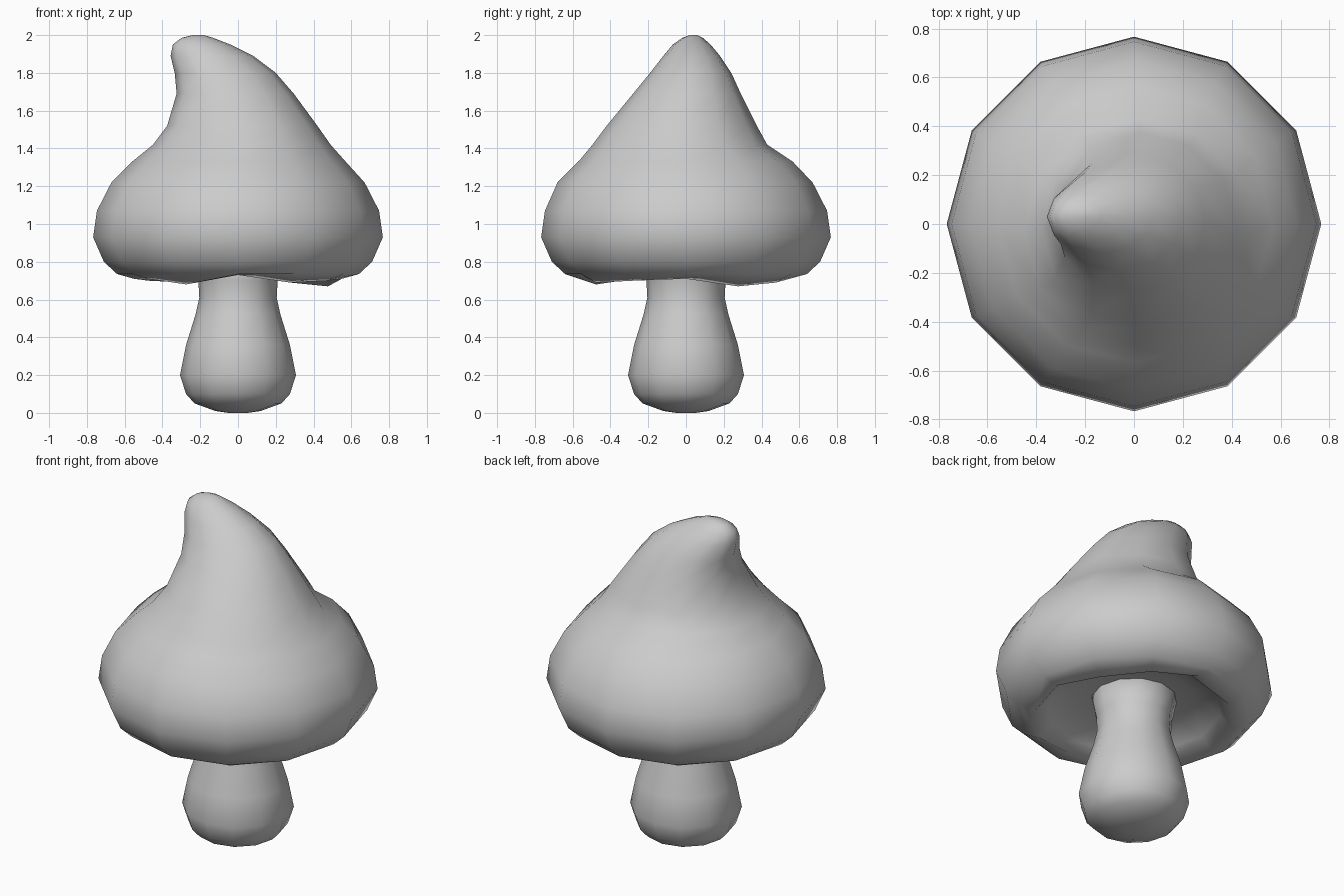
import bpy, bmesh, math

if "Cube" in bpy.data.objects:
    bpy.data.objects.remove(bpy.data.objects["Cube"])

SIDES = 12


def loft(name, rings, edit=None):
    """Skin 12-sided rings given as (z, x_min, x_max, y_min, y_max) and cap both ends."""
    bm = bmesh.new()
    loops = []
    for i, (z, x0, x1, y0, y1) in enumerate(rings):
        loop = []
        for k in range(SIDES):
            a = 2 * math.pi * k / SIDES
            x = (x0 + x1) / 2 + (x1 - x0) / 2 * math.cos(a)
            y = (y0 + y1) / 2 + (y1 - y0) / 2 * math.sin(a)
            dz = edit[1][k] if edit and edit[0] == i else 0
            loop.append(bm.verts.new((x, y, z + dz)))
        loops.append(loop)
    for a, b in zip(loops, loops[1:]):
        for k in range(SIDES):
            n = (k + 1) % SIDES
            bm.faces.new((a[k], a[n], b[n], b[k]))
    bm.faces.new(loops[0][::-1])
    bm.faces.new(loops[-1])
    bmesh.ops.recalc_face_normals(bm, faces=bm.faces)
    for f in bm.faces:
        f.smooth = True
    mesh = bpy.data.meshes.new(name)
    bm.to_mesh(mesh)
    bm.free()
    obj = bpy.data.objects.new(name, mesh)
    bpy.context.collection.objects.link(obj)
    return obj


def circle(z, r):
    return (z, -r, r, -r, r)


# Bulbous stem
loft("stem", [circle(z, r) for z, r in [
    (0.0, 0.05), (0.01, 0.12), (0.05, 0.23), (0.10, 0.275), (0.20, 0.307),
    (0.36, 0.275), (0.52, 0.225), (0.61, 0.205), (0.70, 0.21), (0.85, 0.24)]])

# Cap: hollow underside, wavy rim, then a bulging body leaning into a bent tip
wave = [0.01, -0.03, -0.01, 0.03, -0.01, 0.0, 0.01, 0.01, -0.02, 0.03, -0.01, 0.0]
loft("cap", [
    circle(0.83, 0.18),
    circle(0.82, 0.34),
    circle(0.77, 0.48),
    circle(0.70, 0.55),
    circle(0.735, 0.64),
    circle(0.80, 0.71),
    circle(0.93, 0.767),
    circle(1.07, 0.747),
    (1.22, -0.67, 0.67, -0.68, 0.67),
    (1.33, -0.56, 0.57, -0.57, 0.565),
    (1.42, -0.45, 0.49, -0.495, 0.43),
    (1.52, -0.375, 0.42, -0.42, 0.375),
    (1.69, -0.325, 0.295, -0.28, 0.29),
    (1.80, -0.335, 0.20, -0.19, 0.24),
    (1.89, -0.357, 0.08, -0.12, 0.18),
    (1.95, -0.345, -0.04, -0.07, 0.13),
    (1.985, -0.30, -0.13, -0.02, 0.09),
    (2.0, -0.24, -0.18, 0.02, 0.06),
], edit=(3, wave))
